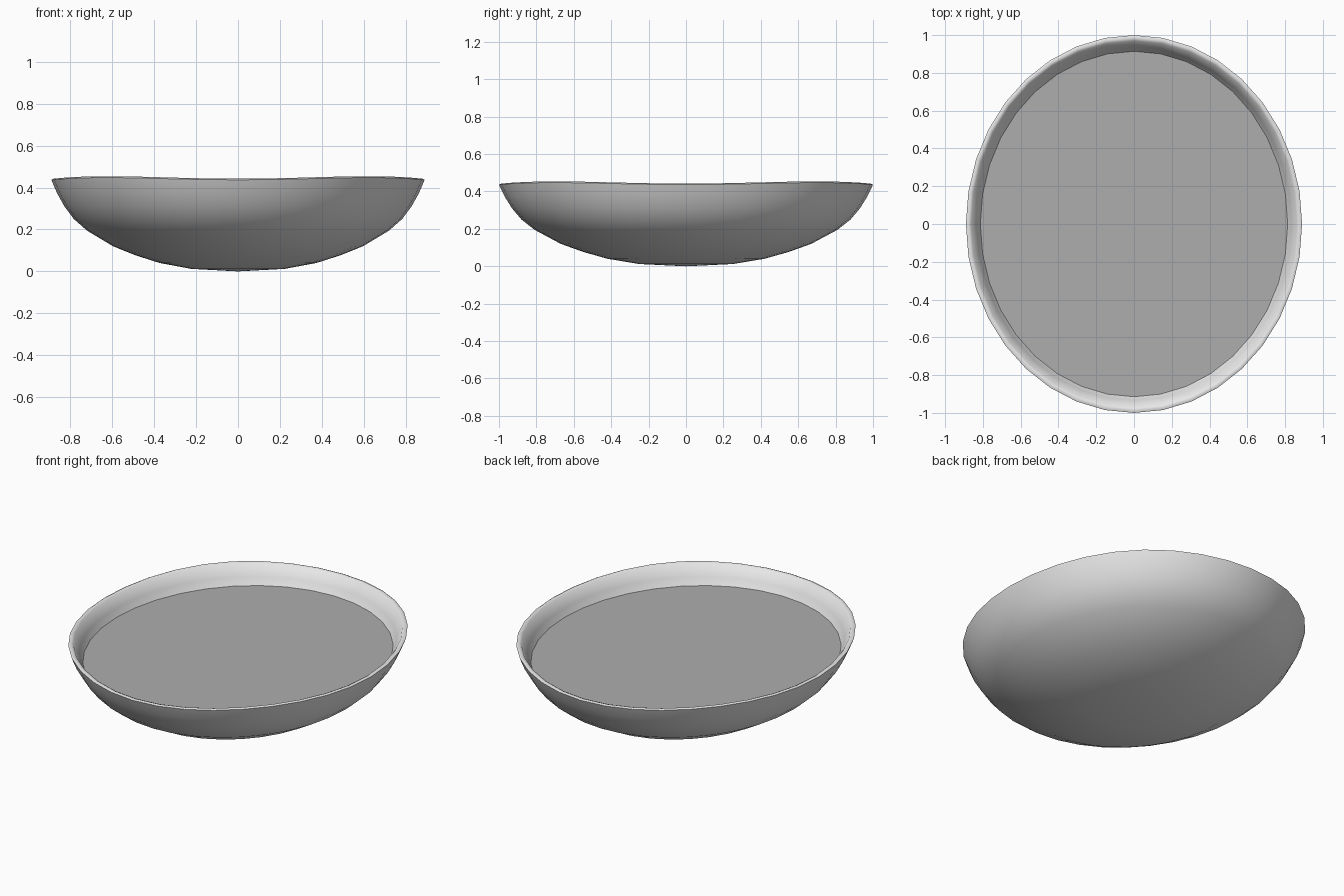
import bpy
import bmesh
from math import sin, cos, pi, radians

SEGMENTS = 36
WIDTH_RATIO = 0.89   # the bowl is oval, longest along y
RIM_Z = 0.448

if "Cube" in bpy.data.objects:
    bpy.data.objects.remove(bpy.data.objects["Cube"], do_unlink=True)


def make_material(name, rgb):
    mat = bpy.data.materials.new(name)
    mat.use_nodes = True
    mat.diffuse_color = (*rgb, 1)
    mat.node_tree.nodes["Principled BSDF"].inputs["Base Color"].default_value = (*rgb, 1)
    return mat


def lathe(name, profile, mat):
    """Turn a (radius, height) profile into an oval body; radius 0 makes a pole."""
    bm = bmesh.new()
    rings = []
    for r, z in profile:
        if r == 0:
            rings.append([bm.verts.new((0, 0, z))] * SEGMENTS)
            continue
        ring = []
        for i in range(SEGMENTS):
            a = 2 * pi * i / SEGMENTS
            # gentle four-lobed wave that only shows near the rim
            wave = -0.006 * cos(4 * a) * (z / RIM_Z) ** 8 if r > 0.92 else 0
            ring.append(bm.verts.new((WIDTH_RATIO * r * cos(a), r * sin(a), z + wave)))
        rings.append(ring)
    for low, high in zip(rings, rings[1:]):
        for i in range(SEGMENTS):
            j = (i + 1) % SEGMENTS
            corners = list(dict.fromkeys((low[i], low[j], high[j], high[i])))
            bm.faces.new(corners)
    mesh = bpy.data.meshes.new(name)
    bm.to_mesh(mesh)
    bm.free()
    mesh.materials.append(mat)
    obj = bpy.data.objects.new(name, mesh)
    bpy.context.collection.objects.link(obj)
    bpy.ops.object.select_all(action="DESELECT")
    obj.select_set(True)
    bpy.context.view_layer.objects.active = obj
    bpy.ops.object.shade_smooth_by_angle(angle=radians(60))
    return obj


bowl_grey = make_material("pale_grey", (0.8, 0.8, 0.8))
filling_grey = make_material("mid_grey", (0.42, 0.42, 0.42))

# Bowl: outside from the base up, over the rounded lip, then down the inside
outside = [(0, 0), (0.25, 0.012), (0.42, 0.04), (0.55, 0.077), (0.67, 0.12),
           (0.81, 0.195), (0.88, 0.25), (0.93, 0.31), (0.97, 0.375), (0.995, 0.43)]
lip = [(1.0, 0.442), (0.987, RIM_Z), (0.97, 0.441)]
inside = [(0.935, 0.38), (0.914, 0.335), (0.84, 0.25), (0.7, 0.17),
          (0.5, 0.095), (0.25, 0.05), (0, 0.04)]
lathe("bowl", outside + lip + inside, bowl_grey)

# Filling: flat surface resting inside the wall
lathe("filling", [(0.916, 0.336), (0, 0.336)], filling_grey)
